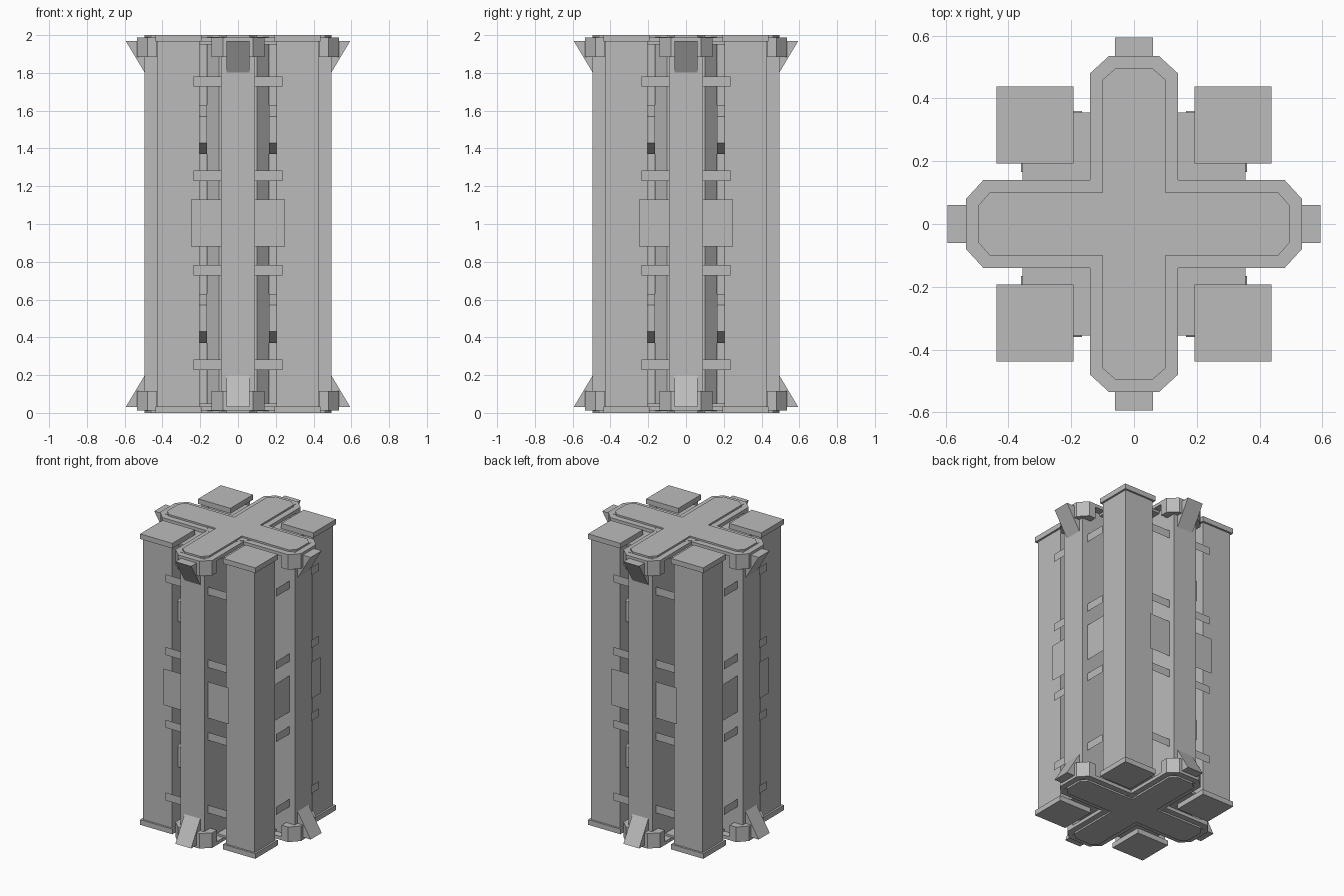
import bpy
import bmesh
from math import pi
from mathutils import Matrix, Vector

cube = bpy.data.objects.get("Cube")
if cube:
    bpy.data.objects.remove(cube, do_unlink=True)

grey = bpy.data.materials.new("plain_grey")
grey.use_nodes = True
tone = (0.5, 0.5, 0.5, 1)
grey.diffuse_color = tone
grey.node_tree.nodes["Principled BSDF"].inputs["Base Color"].default_value = tone


def finish(bm, name, closed=True):
    if closed:
        bmesh.ops.recalc_face_normals(bm, faces=bm.faces[:])
    mesh = bpy.data.meshes.new(name)
    bm.to_mesh(mesh)
    bm.free()
    mesh.materials.append(grey)
    obj = bpy.data.objects.new(name, mesh)
    bpy.context.collection.objects.link(obj)
    return obj


def prism(name, outline, lo, hi, place=lambda a, b, c: (a, b, c)):
    """Extrude a flat outline from lo to hi; place() maps it into space."""
    bm = bmesh.new()
    rings = [[bm.verts.new(place(a, b, c)) for a, b in outline] for c in (lo, hi)]
    bm.faces.new(rings[0][::-1])
    bm.faces.new(rings[1])
    n = len(outline)
    for i in range(n):
        j = (i + 1) % n
        bm.faces.new((rings[0][i], rings[0][j], rings[1][j], rings[1][i]))
    return finish(bm, name)


def box(name, x0, x1, y0, y1, z0, z1):
    return prism(name, [(x0, y0), (x1, y0), (x1, y1), (x0, y1)], z0, z1)


def four_way(outline):
    """Repeat a quarter outline around the centre."""
    points = []
    for turn in range(4):
        rot = Matrix.Rotation(turn * pi / 2, 2)
        points += [tuple(rot @ Vector(p)) for p in outline]
    return points


def around(obj):
    """Copy a part to the other three sides."""
    for turn in range(1, 4):
        twin = obj.copy()
        twin.name = f"{obj.name}_{turn + 1}"
        twin.rotation_euler.z = turn * pi / 2
        bpy.context.collection.objects.link(twin)


def card(name, x0, x1, y, z0, z1):
    """Thin upright sheet facing the front."""
    bm = bmesh.new()
    bm.faces.new([bm.verts.new((x, y, z))
                  for x, z in ((x0, z0), (x1, z0), (x1, z1), (x0, z1))])
    return finish(bm, name, closed=False)


# Central shaft with diagonal corners
prism("core_shaft", four_way([(0.165, -0.1), (0.165, 0.1)]), 0.01, 1.99)

# Arm columns and tall corner columns
around(box("arm_column", -0.09, 0.09, -0.495, -0.1, 0.01, 1.99))
around(box("corner_column", 0.205, 0.425, -0.425, -0.205, 0.02, 1.98))

# Guard sheets and straps across each arm
for side in (-1, 1):
    inner, outer = side * 0.09, side * 0.25
    around(card("guard_sheet", min(inner, outer), max(inner, outer), -0.453, 0.88, 1.13))
    outer = side * 0.235
    for z in (0.255, 0.755, 1.255, 1.755):
        around(card("strap", min(inner, outer), max(inner, outer), -0.453, z - 0.027, z + 0.027))

# Tapered pads on the inner faces of the corner columns
taper = [(0.38, -0.12), (0.345, -0.07), (0.345, 0.07), (0.38, 0.12),
         (0.25, 0.12), (0.25, -0.12)]
taper = [(0.25, -0.13), (0.36, -0.07), (0.36, 0.07), (0.25, 0.13)]
for z in (0.5, 1.5):
    around(prism("front_pad", taper, 0.165, 0.21,
                 lambda a, b, c: (c, -a, z + b)))
    around(prism("side_pad", taper, -0.21, -0.165,
                 lambda a, b, c: (c, -a, z + b)))

# Matching fittings at the bottom and the top
wide_cross = four_way([(0.14, -0.14), (0.48, -0.14), (0.535, -0.08),
                       (0.535, 0.08), (0.48, 0.14)])
slim_cross = four_way([(0.1, -0.1), (0.46, -0.1), (0.495, -0.06),
                       (0.495, 0.06), (0.46, 0.1)])
collar = [(-0.14, -0.43), (-0.14, -0.48), (-0.08, -0.535),
          (0.08, -0.535), (0.14, -0.48), (0.14, -0.43)]
fin = [(0.49, 0.205), (0.595, 0.03), (0.49, 0.03)]

for label, at in (("bottom", lambda z: z), ("top", lambda z: 2 - z)):
    def level(a, b, c, at=at):
        return (a, b, at(c))

    prism(label + "_cross_rim", wide_cross, 0.012, 0.035, level)
    prism(label + "_cross_plate", slim_cross, 0.0, 0.02, level)
    prism(label + "_deck", four_way([(0.355, -0.355)]), 0.035, 0.05, level)
    around(prism(label + "_collar", collar, 0.02, 0.115, level))
    around(prism(label + "_fin", fin, -0.06, 0.06,
                 lambda a, b, c: (c, -a, at(b))))
    cap = [(0.193, -0.438), (0.438, -0.438), (0.438, -0.193), (0.193, -0.193)]
    around(prism(label + "_column_cap", cap, 0.0, 0.035, level))
